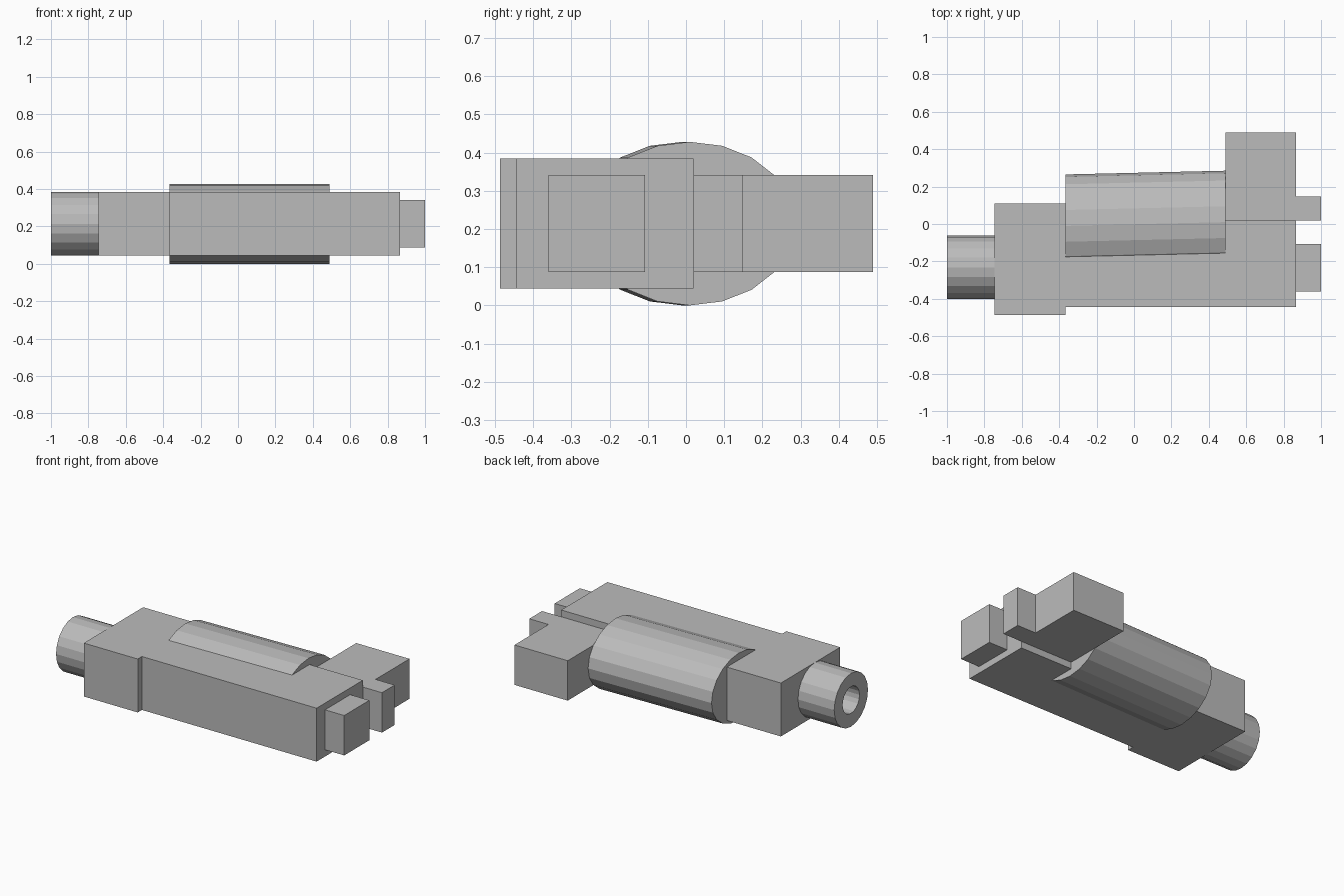
import bpy, bmesh, math

cube = bpy.data.objects.get("Cube")
if cube:
    bpy.data.objects.remove(cube, do_unlink=True)

grey = bpy.data.materials.new("plain grey")
grey.use_nodes = True
colour = (0.5, 0.5, 0.5, 1)
grey.diffuse_color = colour
grey.node_tree.nodes["Principled BSDF"].inputs["Base Color"].default_value = colour

MID_Z = 0.214
SIDES = 20


def finish(name, bm):
    bmesh.ops.recalc_face_normals(bm, faces=bm.faces)
    mesh = bpy.data.meshes.new(name)
    bm.to_mesh(mesh)
    bm.free()
    mesh.materials.append(grey)
    obj = bpy.data.objects.new(name, mesh)
    bpy.context.collection.objects.link(obj)
    return obj


def plate(name, outline, half_height):
    """Extrude a plan outline evenly about the mid height."""
    bm = bmesh.new()
    face = bm.faces.new([bm.verts.new((x, y, MID_Z - half_height)) for x, y in outline])
    new = bmesh.ops.extrude_face_region(bm, geom=[face])["geom"]
    bmesh.ops.translate(bm, vec=(0, 0, 2 * half_height),
                        verts=[v for v in new if isinstance(v, bmesh.types.BMVert)])
    return finish(name, bm)


def lathe_x(name, sections, capped):
    """Join rings along x; each ring is (x, centre y, y radius, z radius)."""
    bm = bmesh.new()
    rings = []
    for x, cy, ry, rz in sections:
        angles = [2 * math.pi * i / SIDES for i in range(SIDES)]
        rings.append([bm.verts.new((x, cy + ry * math.sin(a), MID_Z + rz * math.cos(a)))
                      for a in angles])
    for a, b in zip(rings, rings[1:]):
        for i in range(SIDES):
            j = (i + 1) % SIDES
            bm.faces.new((a[i], a[j], b[j], b[i]))
    if capped:
        bm.faces.new(rings[0])
    bm.faces.new(rings[-1])
    return finish(name, bm)


# Main body with the wider rear block in one outline
plate("body", [(-0.745, -0.487), (-0.365, -0.487), (-0.365, -0.445), (0.865, -0.445),
               (0.865, 0.02), (-0.365, 0.02), (-0.365, 0.11), (-0.745, 0.11)], 0.17)

# Side block with its narrow prong
plate("side_block", [(0.49, 0.02), (1, 0.02), (1, 0.148), (0.865, 0.148),
                     (0.865, 0.49), (0.49, 0.49)], 0.127)

# Wide prong on the end of the body
plate("end_prong", [(0.865, -0.36), (1, -0.36), (1, -0.107), (0.865, -0.107)], 0.127)

# Oval drum, slightly slanted along its length
lathe_x("drum", [(-0.365, -0.01, 0.275, 0.214), (0.49, 0.01, 0.275, 0.214)], True)

# Hollow tube: outer wall, rim, bore and bore floor
R, BORE, CY = 0.17, 0.085, -0.232
lathe_x("tube", [(-0.745, CY, R, R), (-1, CY, R, R),
                 (-1, CY, BORE, BORE), (-0.75, CY, BORE, BORE)], False)
